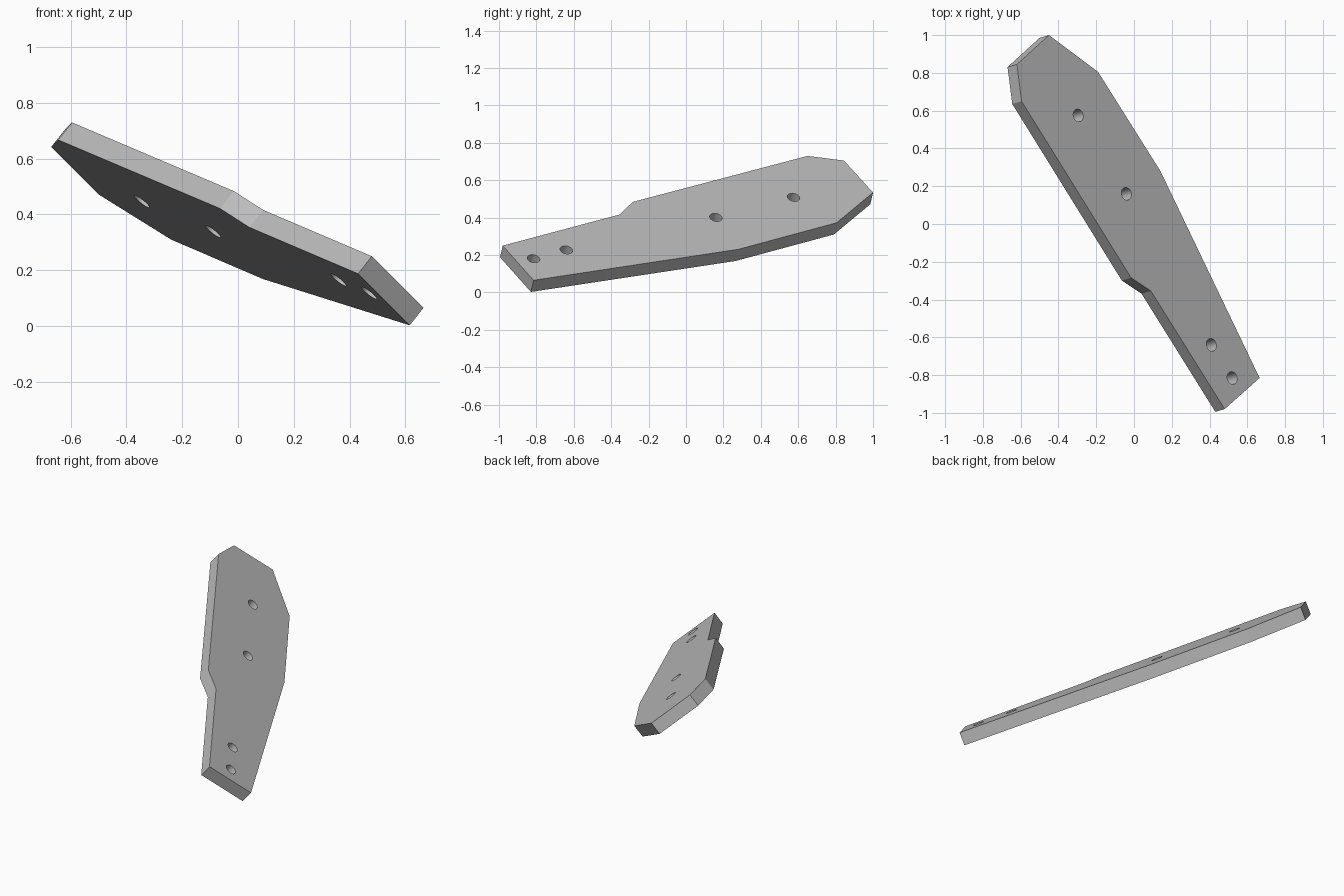
import bpy, bmesh
from mathutils import Vector

cube = bpy.data.objects.get("Cube")
if cube:
    bpy.data.objects.remove(cube)

# Tilted plane of the plate's upper face, and plate dimensions
NORMAL = Vector((0.795, 0.23, 1)).normalized()
HEIGHT = 0.406
THICKNESS = 0.081
HOLE_RADIUS = 0.034


def on_plane(x, y):
    return Vector((x, y, HEIGHT - 0.795 * x - 0.23 * y))


# Plate outline, counter-clockwise in plan
outline = [(0.48, -0.98), (0.665, -0.815), (0.14, 0.28), (-0.19, 0.805),
           (-0.45, 1.0), (-0.62, 0.845), (-0.595, 0.65),
           (-0.015, -0.285), (0.09, -0.355)]
holes = [(-0.295, 0.575), (-0.04, 0.16), (0.41, -0.64), (0.52, -0.815)]

metal = bpy.data.materials.new("plain_grey")
metal.use_nodes = True
grey = (0.5, 0.5, 0.5, 1)
metal.diffuse_color = grey
metal.node_tree.nodes["Principled BSDF"].inputs["Base Color"].default_value = grey


def add_object(name, bm):
    bmesh.ops.recalc_face_normals(bm, faces=bm.faces)
    mesh = bpy.data.meshes.new(name)
    bm.to_mesh(mesh)
    bm.free()
    mesh.materials.append(metal)
    obj = bpy.data.objects.new(name, mesh)
    bpy.context.collection.objects.link(obj)
    return obj


# Plate: outline extruded square to its own face
bm = bmesh.new()
top = bm.faces.new([bm.verts.new(on_plane(x, y)) for x, y in outline])
ext = bmesh.ops.extrude_face_region(bm, geom=[top], use_keep_orig=True)
moved = [v for v in ext["geom"] if isinstance(v, bmesh.types.BMVert)]
bmesh.ops.translate(bm, verts=moved, vec=-NORMAL * THICKNESS)
plate = add_object("mounting_plate", bm)

# Bolt holes: one cutter made of four cylinders
bm = bmesh.new()
tilt = NORMAL.to_track_quat("Z", "Y").to_matrix().to_4x4()
for x, y in holes:
    matrix = tilt.copy()
    matrix.translation = on_plane(x, y) - NORMAL * THICKNESS / 2
    bmesh.ops.create_cone(bm, cap_ends=True, segments=32, radius1=HOLE_RADIUS,
                          radius2=HOLE_RADIUS, depth=THICKNESS * 2, matrix=matrix)
cutter = add_object("hole_cutter", bm)
cutter.hide_render = True

cut = plate.modifiers.new("bolt_holes", "BOOLEAN")
cut.operation = "DIFFERENCE"
cut.solver = "EXACT"
cut.object = cutter

bpy.ops.object.select_all(action="DESELECT")
plate.select_set(True)
bpy.context.view_layer.objects.active = plate
bpy.ops.object.modifier_apply(modifier=cut.name)
bpy.data.objects.remove(cutter)

# Round hole walls, crisp plate edges
bpy.ops.object.shade_smooth_by_angle(angle=0.22)
